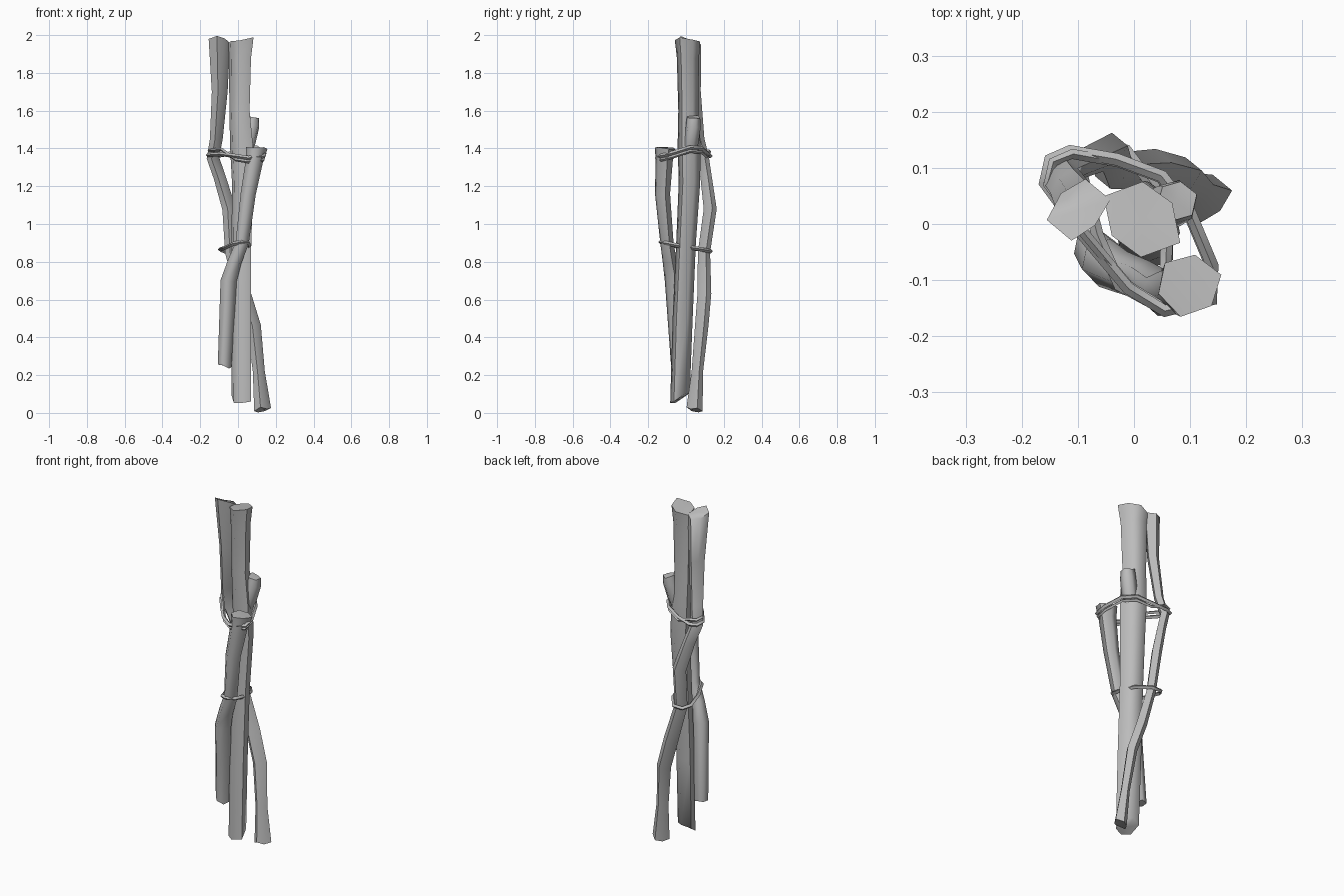
import bpy, bmesh, math, random
from mathutils import Vector

random.seed(4)
if "Cube" in bpy.data.objects:
    bpy.data.objects.remove(bpy.data.objects["Cube"], do_unlink=True)

grey = bpy.data.materials.new("plain grey")
grey.use_nodes = True
grey.diffuse_color = (0.5, 0.5, 0.5, 1)
grey.node_tree.nodes["Principled BSDF"].inputs["Base Color"].default_value = (0.5, 0.5, 0.5, 1)


def finish(name, bm):
    bmesh.ops.recalc_face_normals(bm, faces=bm.faces)
    mesh = bpy.data.meshes.new(name)
    bm.to_mesh(mesh)
    bm.free()
    mesh.materials.append(grey)
    obj = bpy.data.objects.new(name, mesh)
    bpy.context.collection.objects.link(obj)
    bpy.ops.object.select_all(action='DESELECT')
    obj.select_set(True)
    bpy.context.view_layer.objects.active = obj
    bpy.ops.object.shade_smooth_by_angle(angle=math.radians(68))


def bridge(bm, a, b):
    n = len(a)
    for i in range(n):
        bm.faces.new((a[i], a[(i + 1) % n], b[(i + 1) % n], b[i]))


def stick(name, path, sides=6, turn=0.3, jag=0.008, flat=0.0, low=(0, 0), high=(0, 0)):
    """Sweep an uneven polygon along (x, y, z, radius) points; low and high slant the ends."""
    bm = bmesh.new()
    pts = [Vector(p[:3]) for p in path]
    last = len(pts) - 1
    uneven = [random.uniform(0.94, 1.08) for _ in range(sides)]
    rings = []
    for k, (p, data) in enumerate(zip(pts, path)):
        d = (pts[min(k + 1, last)] - pts[max(k - 1, 0)]).normalized()
        u = (Vector((1, 0, 0)) - d * d.x).normalized()
        v = d.cross(u)
        ring = []
        for i in range(sides):
            a = math.tau * i / sides + turn
            r = data[3] * uneven[i] * (1 - flat * math.sin(2 * a))
            off = (u * math.cos(a) + v * math.sin(a)) * r
            if k in (0, last):
                slope = high if k else low
                off += d * (off.x * slope[0] + off.y * slope[1] + random.uniform(-jag, jag))
            ring.append(bm.verts.new(p + off))
        rings.append(ring)
    for a, b in zip(rings, rings[1:]):
        bridge(bm, a, b)
    # End caps fan to the centre
    for ring, p in ((rings[0], pts[0]), (rings[-1], pts[-1])):
        c = bm.verts.new(p)
        for i in range(sides):
            bm.faces.new((ring[i], ring[(i + 1) % sides], c))
    finish(name, bm)


def cord(name, points, r=0.011, sides=4):
    """Thin closed loop of cord through the given points."""
    bm = bmesh.new()
    pts = [Vector(p) for p in points]
    n = len(pts)
    rings = []
    for k, p in enumerate(pts):
        d = (pts[(k + 1) % n] - pts[k - 1]).normalized()
        out = d.cross(Vector((0, 0, 1))).normalized()
        up = out.cross(d)
        rings.append([bm.verts.new(p + r * (out * math.cos(math.tau * i / sides)
                                            + up * math.sin(math.tau * i / sides)))
                      for i in range(sides)])
    for k in range(n):
        bridge(bm, rings[k], rings[(k + 1) % n])
    finish(name, bm)


# Thick straight stick with a broken side branch
stick("main_stick", [(0.018, -0.032, 0.075, 0.054), (0.016, -0.018, 0.5, 0.056),
                     (0.018, 0.0, 0.9, 0.055), (0.025, 0.018, 1.22, 0.06),
                     (0.018, 0.016, 1.42, 0.064), (0.008, 0.012, 1.6, 0.056),
                     (0.01, 0.01, 1.88, 0.062), (0.014, 0.008, 1.97, 0.071)],
      turn=0.5, flat=0.13, low=(0.1, 0.5), high=(0.25, 0.05), jag=0.012)
stick("branch_stub", [(0.03, 0.015, 1.36, 0.035), (0.052, 0.028, 1.44, 0.042),
                      (0.072, 0.04, 1.52, 0.041), (0.076, 0.042, 1.565, 0.036)])

# Crooked stick behind
stick("back_stick", [(0.13, 0.045, 0.018, 0.04), (0.11, 0.06, 0.22, 0.028),
                     (0.084, 0.083, 0.46, 0.033), (0.03, 0.097, 0.63, 0.034),
                     (-0.035, 0.095, 0.85, 0.03), (-0.047, 0.128, 1.08, 0.032),
                     (-0.098, 0.106, 1.25, 0.028), (-0.133, 0.09, 1.35, 0.029),
                     (-0.115, 0.065, 1.45, 0.03), (-0.097, 0.038, 1.7, 0.037),
                     (-0.099, 0.025, 1.972, 0.05)],
      flat=-0.2, low=(0.1, -0.15), high=(0.0, -0.5))

# Short crooked stick in front
stick("front_stick", [(-0.073, -0.042, 0.25, 0.037), (-0.052, -0.068, 0.7, 0.044),
                      (-0.02, -0.085, 0.8, 0.038), (0.02, -0.1, 0.9, 0.036),
                      (0.052, -0.123, 1.16, 0.041), (0.085, -0.114, 1.34, 0.047),
                      (0.097, -0.108, 1.405, 0.057)], low=(-0.15, 0.1), high=(0.2, 0))

# Cord wound twice around the top and once around the middle
upper = [(-0.16, 0.075, 1.365), (-0.15, 0.115, 1.36), (-0.115, 0.13, 1.36), (-0.03, 0.115, 1.375),
         (0.05, 0.085, 1.4), (0.1, 0.02, 1.405), (0.14, -0.075, 1.375), (0.14, -0.135, 1.36),
         (0.055, -0.155, 1.35), (-0.01, -0.115, 1.36), (-0.09, -0.02, 1.37)]
cord("upper_cord_outer", upper)
cord("upper_cord_inner", [(x * 0.96, y * 0.96, z + (0.025 if x < -0.05 else -0.02))
                          for x, y, z in upper], r=0.009)
cord("lower_cord", [(-0.095, 0.095, 0.865), (-0.07, 0.132, 0.855), (-0.015, 0.132, 0.855),
                    (0.04, 0.06, 0.87), (0.058, -0.04, 0.885), (0.055, -0.11, 0.9),
                    (0.02, -0.135, 0.905), (-0.025, -0.11, 0.895), (-0.065, -0.02, 0.875)])
